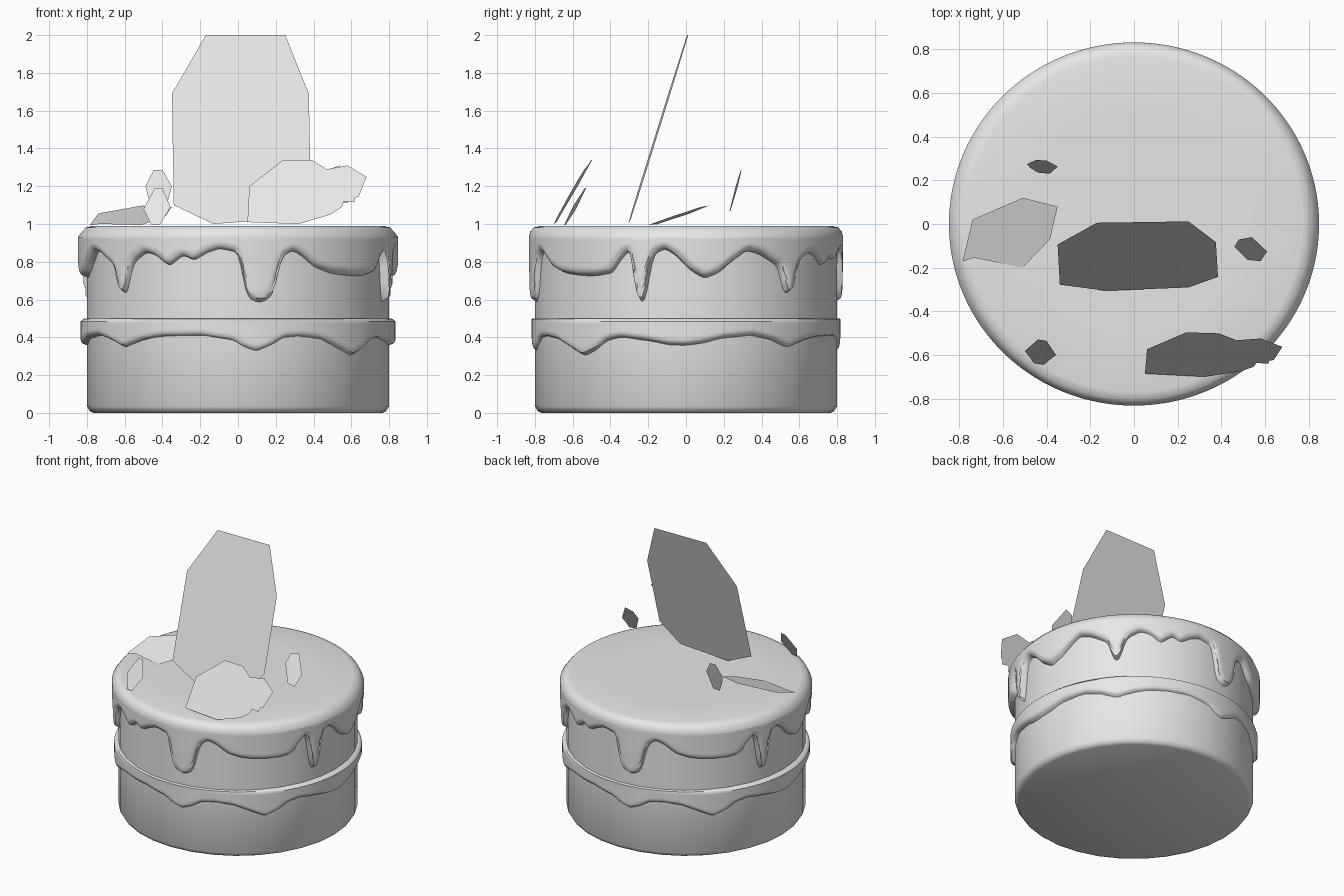
import bpy, math

if "Cube" in bpy.data.objects:
    bpy.data.objects.remove(bpy.data.objects["Cube"])

R = 0.80          # cake radius
N = 360           # steps around the icing

grey = bpy.data.materials.new("plain_grey")
grey.diffuse_color = (0.8, 0.8, 0.8, 1)
grey.use_nodes = True
grey.node_tree.nodes["Principled BSDF"].inputs["Base Color"].default_value = grey.diffuse_color


def make(name, verts, faces, smooth=None):
    me = bpy.data.meshes.new(name)
    me.from_pydata(verts, [], faces)
    me.materials.append(grey)
    if smooth:
        me.shade_smooth()
        me.set_sharp_from_angle(angle=math.radians(smooth))
    ob = bpy.data.objects.new(name, me)
    bpy.context.collection.objects.link(ob)
    return ob


def polar(r, a, z):
    # a = 0 faces the front, growing towards the right side
    return (r * math.sin(a), -r * math.cos(a), z)


def lathe(name, rings, cap_bottom=False):
    # rings run from top to bottom; each is a list of points around the axis
    n = len(rings[0])
    verts = [p for ring in rings for p in ring]
    faces = []
    for i in range(len(rings) - 1):
        for j in range(n):
            k = (j + 1) % n
            faces.append((i * n + j, (i + 1) * n + j, (i + 1) * n + k, i * n + k))
    faces.append(tuple(range(n)))
    if cap_bottom:
        last = (len(rings) - 1) * n
        faces.append(tuple(last + j for j in reversed(range(n))))
    return make(name, verts, faces, 40)


# Cake layers
def layer(name, profile, n=32):
    rings = [[polar(r, math.tau * j / n, z) for j in range(n)] for r, z in profile]
    return lathe(name, rings, True)


layer("lower_cake", [(R, 0.49), (R, 0.035), (0.785, 0.01), (0.765, 0.0)])
layer("upper_cake", [(R, 0.95), (R, 0.49)])


# Dripping icing: the lower edge is given for half a turn and repeats
def lower_edge(points):
    pts = [(points[-1][0] - 180, points[-1][1])] + points + [(points[0][0] + 180, points[0][1])]
    out = []
    for j in range(N):
        a = (j * 360 / N) % 180
        for (a0, z0), (a1, z1) in zip(pts, pts[1:]):
            if a0 <= a <= a1:
                out.append(z0 + (z1 - z0) * (a - a0) / (a1 - a0))
                break
    for _ in range(2):
        out = [(out[j - 1] + 2 * out[j] + out[(j + 1) % N]) / 4 for j in range(N)]
    return out


def icing(name, points, top, z_top, thick, soft, steps):
    edge = lower_edge(points)
    ang = [math.tau * j / N for j in range(N)]
    rings = [[polar(r, a, z) for a in ang] for r, z in top]
    for s in range(steps + 1):
        ring = []
        for j, a in enumerate(ang):
            z = z_top + (edge[j] - z_top) * s / steps
            # distance to the edge rounds off every drip
            d = min(math.hypot(z - edge[(j + k) % N], R * math.tau * k / N)
                    for k in range(-5, 6))
            t = math.sqrt(1 - (1 - min(d / soft, 1)) ** 2)
            r = R - 0.006 + (thick + 0.006) * t - 0.008 * t * math.cos(2 * a)
            ring.append(polar(r, a, z))
        rings.append(ring)
    return lathe(name, rings)


icing("top_icing",
      [(0, .85), (1.5, .78), (2.2, .66), (4, .605), (8.3, .58), (12.5, .605),
       (14.5, .66), (15.2, .78), (17.5, .83), (21, .86), (25, .83), (30.5, .77),
       (37, .74), (46, .725), (55, .725), (61, .74), (65, .82), (69, .865),
       (70.3, .80), (71, .62), (73.2, .57), (75.5, .62), (76.2, .78), (78, .84),
       (82, .87), (86.5, .83), (91, .76), (97, .71), (102.5, .74), (107.5, .80),
       (113.5, .86), (119, .84), (124, .80), (128, .77), (129.2, .67), (131.7, .615),
       (134.2, .67), (135.4, .77), (138, .81), (143, .85), (148, .83), (153, .775),
       (159, .835), (163, .805), (168, .845), (173, .87)],
      [(0.5, .99), (0.77, .99), (0.805, .982), (0.825, .96)],
      0.93, 0.04, 0.045, 16)

icing("filling_icing",
      [(2, .35), (7, .325), (12.5, .355), (17.5, .40), (25, .405), (33, .39),
       (40, .35), (48, .30), (54, .335), (59, .385), (65, .40), (76, .38),
       (83, .36), (90, .355), (97, .37), (104, .395), (116, .41), (124, .385),
       (132, .345), (141, .385), (150, .405), (166, .41), (178, .385)],
      [(0.78, .50), (0.81, .50), (0.818, .497)],
      0.485, 0.025, 0.035, 12)


# Flat decorations: outline seen from the front, depth from a leaning plane
def upright_card(name, outline, y0, z0, lean, turn):
    verts = [(x, y0 + lean * (z - z0) + turn * x, z) for x, z in outline]
    return make(name, verts, [tuple(reversed(range(len(verts))))])


upright_card("tall_card",
             [(-.17, 2), (.25, 2), (.375, 1.69), (.385, 1.18), (.25, 1.03),
              (-.13, 1.0), (-.34, 1.1), (-.35, 1.69)], -.307, .99, .312, .015)
upright_card("front_card",
             [(.05, 1.01), (.06, 1.2), (.24, 1.34), (.39, 1.34), (.47, 1.29),
              (.58, 1.31), (.68, 1.25), (.64, 1.145), (.62, 1.14), (.615, 1.115),
              (.56, 1.12), (.55, 1.09), (.49, 1.05), (.32, 1.0)][::-1][::-1],
             -.69, 1.0, .59, -.03)
upright_card("small_card_front_left",
             [(-.44, 1.19), (-.40, 1.19), (-.357, 1.09), (-.415, .995),
              (-.458, .995), (-.5, 1.08)], -.718, .99, .57, -.17)
upright_card("small_card_back_left",
             [(-.447, 1.285), (-.40, 1.285), (-.35, 1.2), (-.385, 1.07),
              (-.44, 1.07), (-.475, 1.14), (-.49, 1.2)], .20, 1.07, .27, -.08)
upright_card("small_card_right",
             [(.46, 1.23), (.48, 1.29), (.54, 1.31), (.61, 1.19), (.58, 1.11),
              (.52, 1.12)], -.17, 1.11, .55, 0)

# Card lying low on the left
lying = [(-.785, -.17), (-.73, -.155), (-.51, -.2), (-.385, -.07), (-.35, .08),
         (-.51, .12), (-.74, .02)]
make("lying_card", [(x, y, .995 + .32 * (y + .2) + .04 * (x + .5)) for x, y in lying],
     [tuple(range(len(lying)))])
